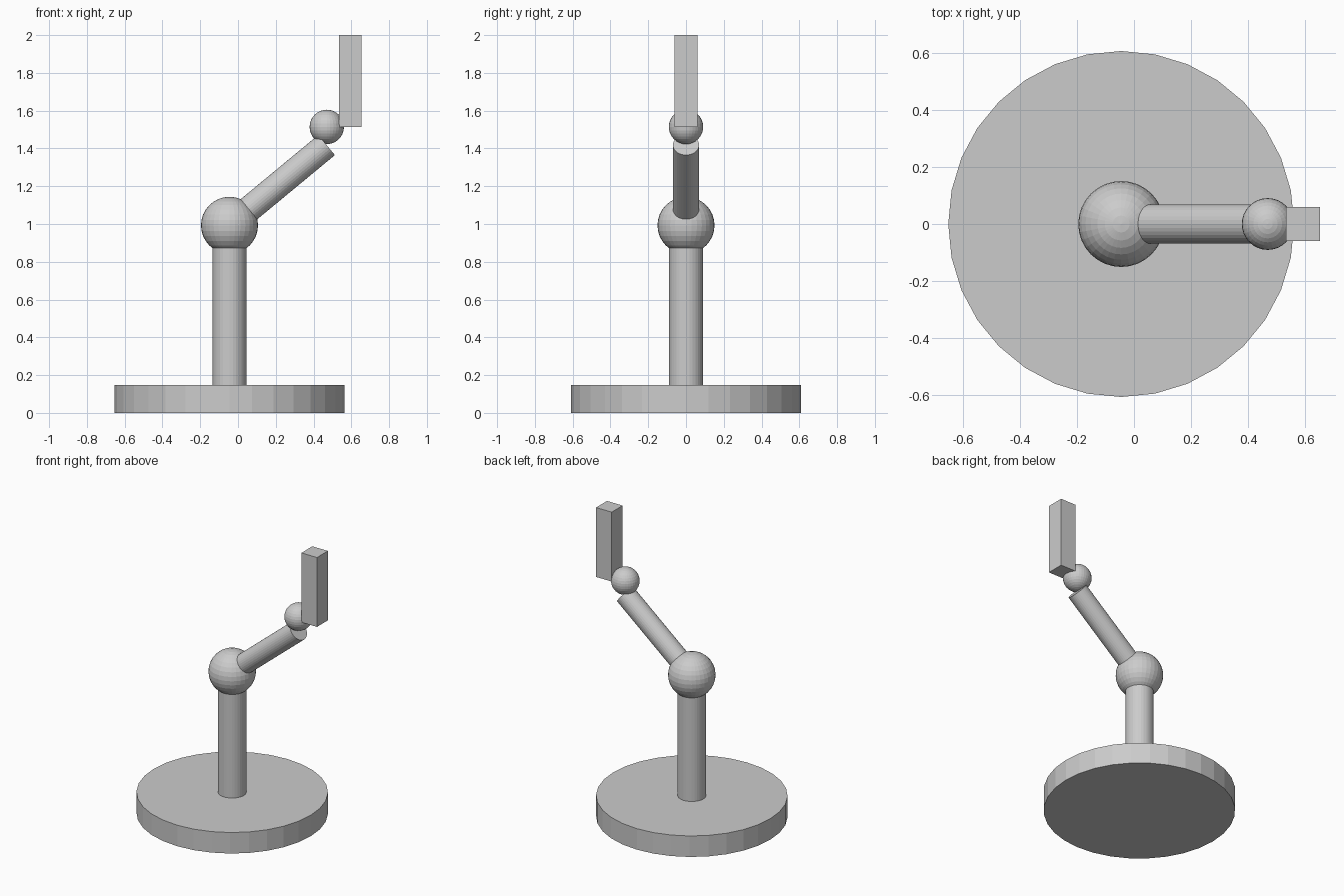
import bpy
from mathutils import Vector

cube = bpy.data.objects.get("Cube")
if cube:
    bpy.data.objects.remove(cube, do_unlink=True)

# Single grey finish
grey = bpy.data.materials.new("plain grey")
grey.use_nodes = True
colour = (0.6, 0.6, 0.6, 1)
grey.diffuse_color = colour
grey.node_tree.nodes["Principled BSDF"].inputs["Base Color"].default_value = colour


def finish(name):
    part = bpy.context.object
    part.name = name
    part.data.materials.append(grey)
    return part


def rod(name, start, end, radius):
    start, end = Vector(start), Vector(end)
    axis = end - start
    bpy.ops.mesh.primitive_cylinder_add(
        vertices=32, radius=radius, depth=axis.length, location=(start + end) / 2,
        rotation=axis.to_track_quat("Z", "Y").to_euler())
    return finish(name)


def ball(name, centre, radius):
    bpy.ops.mesh.primitive_uv_sphere_add(
        segments=32, ring_count=16, radius=radius, location=centre)
    return finish(name)


AXIS = -0.045
shoulder = (AXIS, 0, 0.993)

# Base disc and upright column
rod("base", (AXIS, 0, 0), (AXIS, 0, 0.147), 0.608)
rod("column", (AXIS, 0, 0.14), shoulder, 0.09)

# Jointed arm
ball("shoulder_joint", shoulder, 0.151)
rod("arm", shoulder, (0.469, 0, 1.418), 0.069)
ball("wrist_joint", (0.47, 0, 1.514), 0.091)

# Upright block at the tip
bpy.ops.mesh.primitive_cube_add(size=1, location=(0.594, 0, 1.757))
block = finish("end_block")
block.scale = (0.121, 0.121, 0.486)
